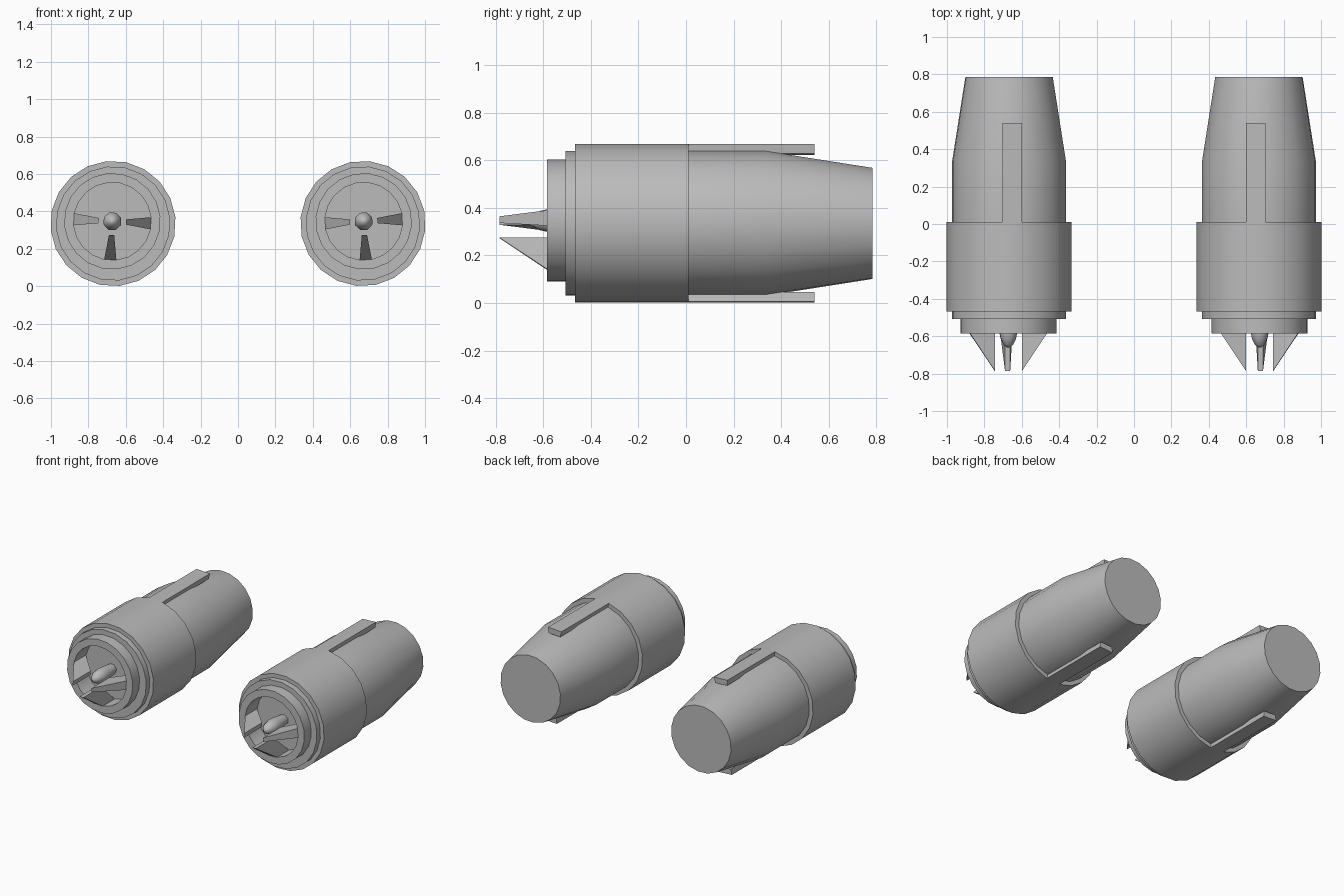
import bpy, bmesh, math
from math import sin, cos, pi, radians

SIDES = 20
TWIST = radians(3)          # slight roll of every ring
HALF = pi / SIDES           # half the angle of one side
BODY = (0.668, 0.335)       # body axis (x, z)
LIP = (0.672, 0.347)        # intake axis (x, z)

cube = bpy.data.objects.get("Cube")
if cube:
    bpy.data.objects.remove(cube, do_unlink=True)

grey = bpy.data.materials.new("metal_grey")
grey.use_nodes = True
grey.diffuse_color = (0.5, 0.5, 0.5, 1)
grey.node_tree.nodes["Principled BSDF"].inputs["Base Color"].default_value = (0.5, 0.5, 0.5, 1)


def finish(name, bm, angle):
    bmesh.ops.recalc_face_normals(bm, faces=bm.faces)
    mesh = bpy.data.meshes.new(name)
    bm.to_mesh(mesh)
    bm.free()
    mesh.materials.append(grey)
    obj = bpy.data.objects.new(name, mesh)
    bpy.context.collection.objects.link(obj)
    bpy.ops.object.select_all(action='DESELECT')
    obj.select_set(True)
    bpy.context.view_layer.objects.active = obj
    bpy.ops.object.shade_smooth_by_angle(angle=radians(angle))


def lathe(name, side, rings, sides, angle):
    """Skin rings of (y, radius, axis) along y and cap both ends."""
    bm = bmesh.new()
    loops = []
    for y, r, (cx, cz) in rings:
        turns = [TWIST + (2 * i + 1) * pi / sides for i in range(sides)]
        loops.append([bm.verts.new((side * (cx + r * cos(a)), y, cz + r * sin(a))) for a in turns])
    for a, b in zip(loops, loops[1:]):
        for i in range(sides):
            j = (i + 1) % sides
            bm.faces.new((a[i], a[j], b[j], b[i]))
    bm.faces.new(loops[0])
    bm.faces.new(loops[-1])
    finish(name, bm, angle)


def radial_prism(name, side, axis, turn, profile):
    """Closed block from a (radius, y, half width) outline pointing along turn."""
    bm = bmesh.new()
    c, s = cos(turn + TWIST), sin(turn + TWIST)
    ends = []
    for sign in (-1, 1):
        ends.append([bm.verts.new((side * (axis[0] + r * c - sign * w * s), y,
                                   axis[1] + r * s + sign * w * c)) for r, y, w in profile])
    a, b = ends
    n = len(profile)
    for i in range(n):
        j = (i + 1) % n
        bm.faces.new((a[i], a[j], b[j], b[i]))
    bm.faces.new(a)
    bm.faces.new(b)
    finish(name, bm, 20)


for side, label in ((1, "left"), (-1, "right")):
    # Stepped casing, from the rear cap forward and into the intake
    lathe(label + "_engine_casing", side, [
        (0.785, 0.235, BODY), (0.335, 0.306, BODY), (0.01, 0.306, BODY),
        (0.01, 0.335, BODY), (-0.468, 0.335, BODY), (-0.468, 0.306, BODY),
        (-0.508, 0.306, BODY), (-0.508, 0.258, LIP), (-0.585, 0.258, LIP),
        (-0.585, 0.208, LIP), (-0.45, 0.208, LIP)], SIDES, 30)

    # Spinner with a rounded tip
    lathe(label + "_spinner", side, [
        (-0.44, 0.035, LIP), (-0.54, 0.048, LIP), (-0.585, 0.05, LIP), (-0.615, 0.043, LIP),
        (-0.645, 0.027, LIP), (-0.66, 0.01, LIP)], 8, 60)

    # Raised strips above and below the rear casing
    inner, outer = 0.295, 0.335
    for turn, place in ((pi / 2, "top"), (-pi / 2, "bottom")):
        wi, wo = inner * sin(HALF), outer * sin(HALF)
        ri, ro = inner * cos(HALF), outer * cos(HALF)
        radial_prism(f"{label}_{place}_strip", side, BODY, turn, [
            (ri, 0.0, wi), (ro, 0.0, wo), (ro, 0.54, wo), (ri, 0.54, wi)])

    # Swept intake blades reaching in from the rim
    for turn, place in ((0, "outer"), (pi, "inner"), (-pi / 2, "lower")):
        radial_prism(f"{label}_{place}_blade", side, LIP, turn, [
            (0.073, -0.785, 0.014), (0.206, -0.585, 0.0325),
            (0.206, -0.45, 0.0325), (0.073, -0.585, 0.014)])
